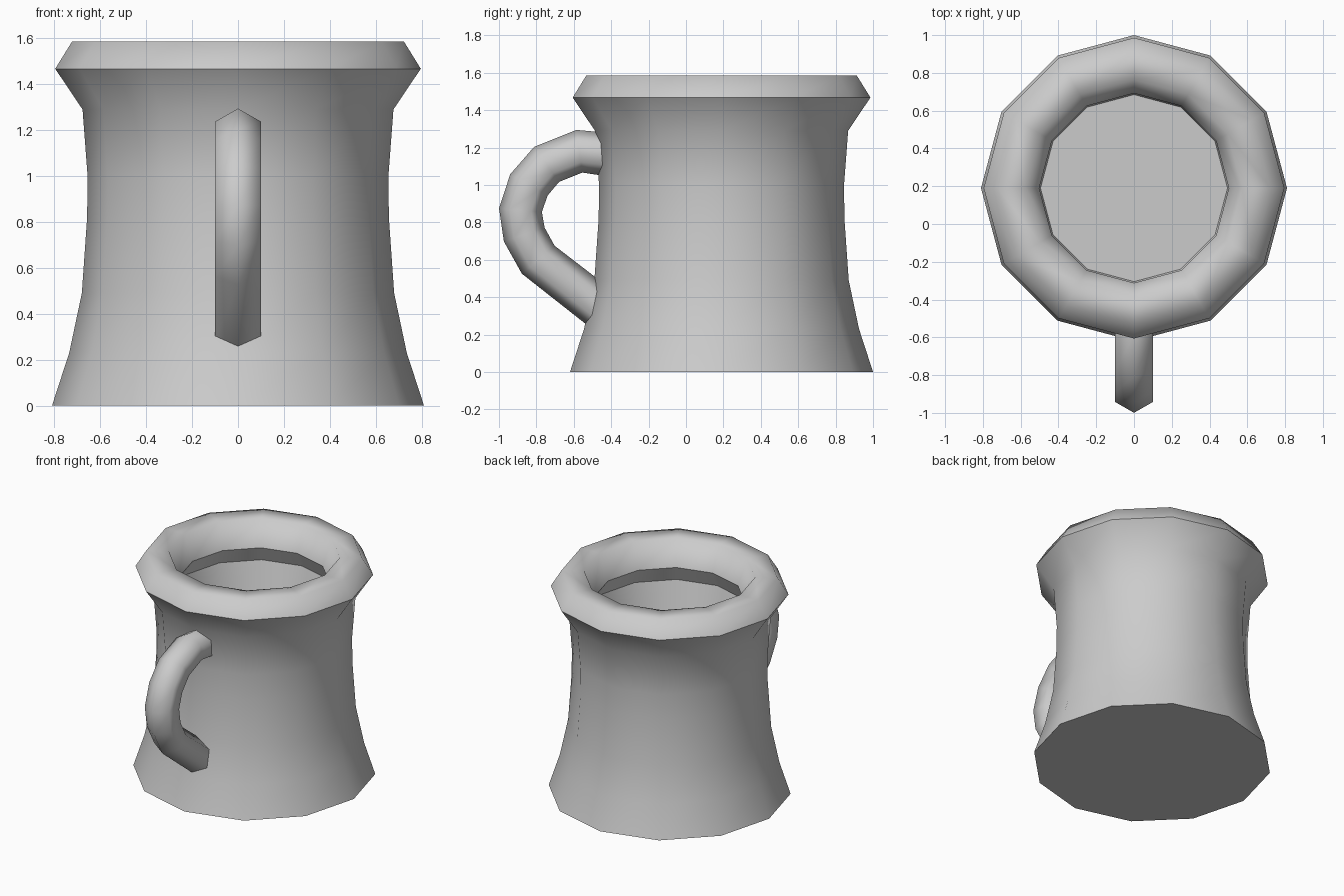
import bpy, bmesh, math
from mathutils import Vector

cube = bpy.data.objects.get("Cube")
if cube:
    bpy.data.objects.remove(cube, do_unlink=True)

# Single grey finish
grey = bpy.data.materials.new("plain_grey")
grey.use_nodes = True
colour = (0.6, 0.6, 0.6, 1)
grey.diffuse_color = colour
grey.node_tree.nodes["Principled BSDF"].inputs["Base Color"].default_value = colour


def skin(name, rings, sharp=()):
    """Bridge a list of point rings, cap both ends, smooth shade, keep chosen rings sharp."""
    bm = bmesh.new()
    loops = [[bm.verts.new(p) for p in ring] for ring in rings]
    n = len(loops[0])
    for a, b in zip(loops, loops[1:]):
        for i in range(n):
            j = (i + 1) % n
            bm.faces.new((a[i], a[j], b[j], b[i]))
    bm.faces.new(loops[0])
    bm.faces.new(loops[-1])
    bmesh.ops.recalc_face_normals(bm, faces=bm.faces)
    for face in bm.faces:
        face.smooth = True
    for k in sharp:
        for i in range(n):
            bm.edges.get((loops[k][i], loops[k][(i + 1) % n])).smooth = False
    mesh = bpy.data.meshes.new(name)
    bm.to_mesh(mesh)
    bm.free()
    mesh.materials.append(grey)
    obj = bpy.data.objects.new(name, mesh)
    bpy.context.collection.objects.link(obj)
    return obj


def circle(radius, z, sides=12, y=0.19):
    steps = [math.tau * i / sides for i in range(sides)]
    return [(radius * math.cos(a), y + radius * math.sin(a), z) for a in steps]


# Mug body: outside wall, thick rolled rim, undercut lip, inner wall and floor
profile = [(0.81, 0), (0.735, 0.23), (0.68, 0.49), (0.657, 0.82), (0.655, 1.0),
           (0.677, 1.29), (0.796, 1.467), (0.723, 1.585), (0.573, 1.585),
           (0.502, 1.4), (0.55, 1.29), (0.495, 1.09)]
skin("mug_body", [circle(r, z) for r, z in profile], sharp=(0, 6, 9, 10, 11))

# Handle: hexagonal bar swept along a curve in the side plane
path = [Vector((0, y, z)) for y, z in
        [(-0.44, 1.165), (-0.57, 1.18), (-0.745, 1.11), (-0.84, 1.0), (-0.885, 0.865),
         (-0.865, 0.735), (-0.79, 0.6), (-0.45, 0.335)]]
side = Vector((1, 0, 0))
rings = []
for i, p in enumerate(path):
    before = (p - path[max(i - 1, 0)]).normalized()
    after = (path[min(i + 1, len(path) - 1)] - p).normalized()
    out = side.cross(before + after).normalized()
    angles = [math.tau * k / 6 for k in range(6)]
    rings.append([p + 0.115 * (out * math.cos(a) + side * math.sin(a)) for a in angles])
skin("handle", rings, sharp=(0, len(rings) - 1))
